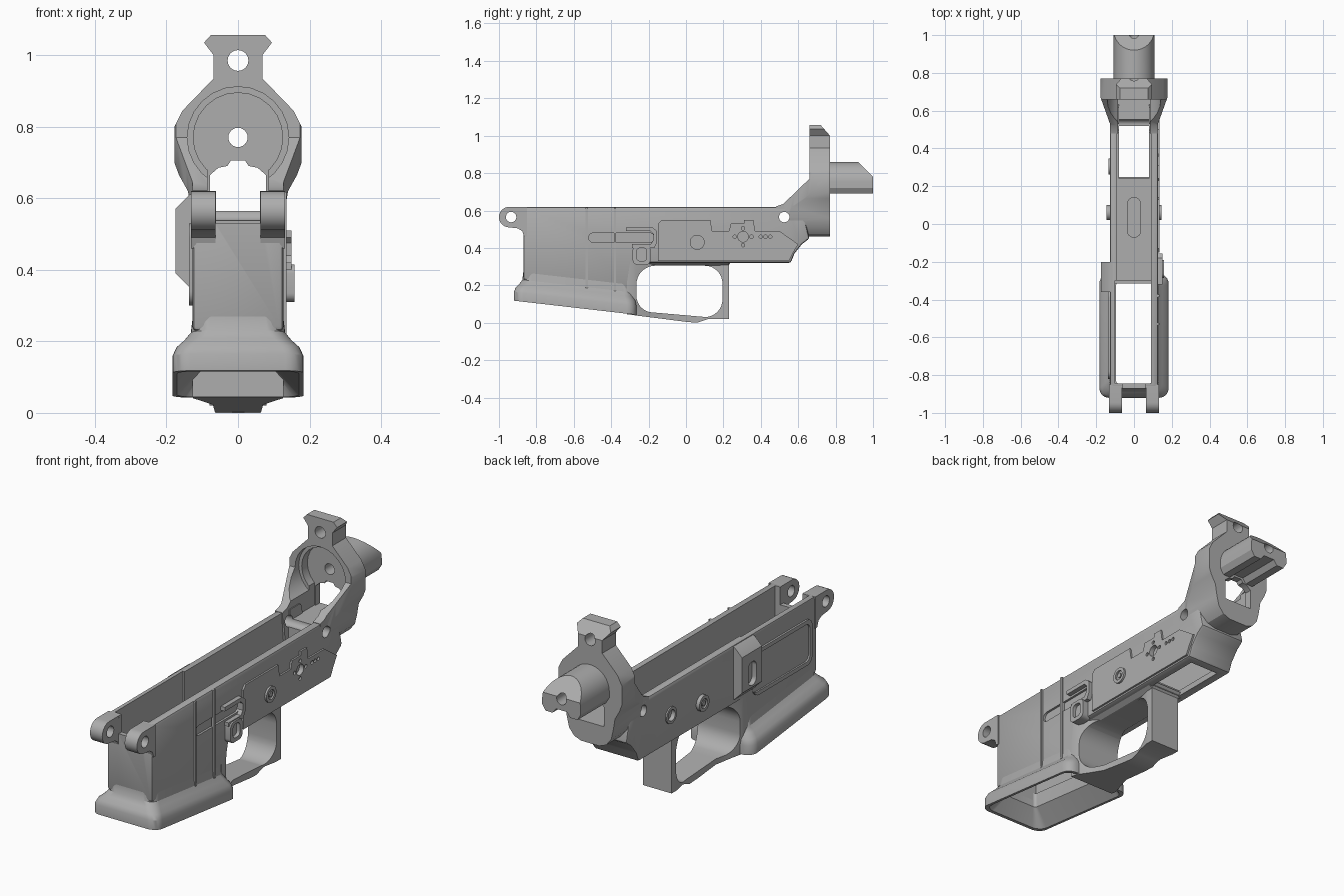
import bpy, bmesh, math
from mathutils import Vector

cube = bpy.data.objects.get("Cube")
if cube:
    bpy.data.objects.remove(cube, do_unlink=True)

grey = bpy.data.materials.new("matte grey")
grey.use_nodes = True
grey.diffuse_color = (0.42, 0.42, 0.42, 1)
grey.node_tree.nodes["Principled BSDF"].inputs["Base Color"].default_value = (0.42, 0.42, 0.42, 1)


def finish(name, bm):
    bmesh.ops.recalc_face_normals(bm, faces=bm.faces)
    mesh = bpy.data.meshes.new(name)
    bm.to_mesh(mesh)
    bm.free()
    mesh.materials.append(grey)
    ob = bpy.data.objects.new(name, mesh)
    bpy.context.collection.objects.link(ob)
    return ob


def prism(name, pts, axis, a, b):
    """Extrude a flat outline along one axis from a to b."""
    place = {"x": lambda p: (a, p[0], p[1]), "y": lambda p: (p[0], a, p[1]),
             "z": lambda p: (p[0], p[1], a)}[axis]
    bm = bmesh.new()
    face = bm.faces.new([bm.verts.new(place(p)) for p in pts])
    new = bmesh.ops.extrude_face_region(bm, geom=[face])["geom"]
    step = Vector([(b - a) * (axis == k) for k in "xyz"])
    bmesh.ops.translate(bm, vec=step, verts=[v for v in new if isinstance(v, bmesh.types.BMVert)])
    return finish(name, bm)


def box(name, x, y, z):
    return prism(name, [(x[0], y[0]), (x[1], y[0]), (x[1], y[1]), (x[0], y[1])], "z", *z)


def arc(cx, cy, r, start, end, n=12):
    angles = [math.radians(start + (end - start) * i / n) for i in range(n + 1)]
    return [(cx + r * math.cos(t), cy + r * math.sin(t)) for t in angles]


def disc(name, c, r, axis, a, b):
    return prism(name, arc(*c, r, 0, 345, 23), axis, a, b)


def rounded(u, v, r):
    """Rounded rectangle outline."""
    return (arc(u[1] - r, v[1] - r, r, 0, 90, 6) + arc(u[0] + r, v[1] - r, r, 90, 180, 6)
            + arc(u[0] + r, v[0] + r, r, 180, 270, 6) + arc(u[1] - r, v[0] + r, r, 270, 360, 6))


def mirror(pts):
    """Close a half outline across the centre line."""
    return pts + [(-u, v) for u, v in reversed(pts)]


def combine(ob, tools, op="DIFFERENCE"):
    for tool in tools:
        mod = ob.modifiers.new("cut", "BOOLEAN")
        mod.operation, mod.object, mod.solver = op, tool, "EXACT"
        bpy.context.view_layer.objects.active = ob
        bpy.ops.object.modifier_apply(modifier=mod.name)
        bpy.data.objects.remove(tool, do_unlink=True)


def side_disc(c, r, side, inner, outer, name="cutter"):
    return disc(name, c, r, "x", side * inner, side * outer)


# Main body: side profile, hollowed from above
body = prism("body_shell", [(-0.87, 0.62), (0.62, 0.62), (0.66, 0.45), (0.62, 0.42), (0.58, 0.37),
             (0.56, 0.32), (-0.29, 0.32), (-0.31, 0.17), (-0.87, 0.23)], "x", -0.127, 0.127)
bevel = body.modifiers.new("bevel", "BEVEL")
bevel.width, bevel.segments = 0.012, 2
bpy.context.view_layer.objects.active = body
bpy.ops.object.modifier_apply(modifier="bevel")
combine(body, [
    box("cutter", (-0.1, 0.09), (-0.845, -0.3), (0, 1)),
    box("cutter", (-0.09, 0.09), (-0.31, 0.53), (0.35, 1)),
    box("cutter", (-0.08, 0.08), (0.24, 0.52), (0.2, 1)),
    box("cutter", (-0.08, 0.08), (0.5, 0.9), (0.565, 1)),
    box("cutter", (-0.062, 0.062), (-0.9, -0.8), (0.53, 1)),
    prism("cutter", rounded((-0.035, 0.035), (-0.07, 0.14), 0.034), "z", 0.335, 0.4),
    disc("cutter", (0.525, 0.565), 0.028, "x", -0.3, 0.3),
])
# Shallow side recesses
combine(body, [side_disc((0.305, 0.46), 0.028, s, 0.112, 0.2) for s in (-1, 1)])
combine(body, [prism("cutter", rounded((-0.52, -0.17), (0.43, 0.48), 0.024), "x", 0.116, 0.2)])

# Front hinge lugs
for side, label in ((1, "left"), (-1, "right")):
    lug = prism("front_lug_" + label, arc(-0.945, 0.565, 0.055, 90, 270, 14)
                + [(-0.9, 0.505), (-0.875, 0.49), (-0.865, 0.46), (-0.85, 0.46), (-0.85, 0.62)],
                "x", side * 0.063, side * 0.132)
    combine(lug, [side_disc((-0.935, 0.565), 0.028, side, 0, 0.3)])

# Flared collar at the foot of the front block, lofted from sloping rings
rings = [(0.127, -0.87, -0.29, 0.275), (0.132, -0.875, -0.285, 0.235), (0.15, -0.89, -0.28, 0.212),
         (0.172, -0.91, -0.27, 0.19), (0.183, -0.92, -0.265, 0.165), (0.183, -0.92, -0.265, 0.118),
         (0.17, -0.9, -0.28, 0.118), (0.095, -0.845, -0.31, 0.2), (0.095, -0.845, -0.31, 0.275)]
bm = bmesh.new()
loops = []
for half, front, back, base in rings:
    outline = rounded((-half, half), (front, back), 0.05 if half > 0.1 else 0.015)
    loops.append([bm.verts.new((x, y, base - 0.115 * (y + 0.92))) for x, y in outline])
for i, low in enumerate(loops):
    high = loops[(i + 1) % len(loops)]
    for j in range(len(low)):
        k = (j + 1) % len(low)
        if (low[j].co - low[k].co).length > 1e-5:
            bm.faces.new((low[j], low[k], high[k], high[j]))
bmesh.ops.remove_doubles(bm, verts=bm.verts, dist=1e-5)
finish("flared_collar", bm)

# Finger guard with an oblong opening, tapered in plan
guard = prism("finger_guard", [(-0.315, 0.045), (0.0, 0.005), (0.06, 0.0), (0.12, 0.02), (0.23, 0.02),
              (0.23, 0.31), (0.25, 0.335), (-0.315, 0.335)], "x", -0.2, 0.2)
plan = mirror([(0.127, -0.32), (0.125, -0.28), (0.1, -0.22), (0.07, -0.14), (0.062, 0.1), (0.08, 0.19), (0.08, 0.26)])
combine(guard, [prism("plan", plan, "z", -0.1, 0.5)], "INTERSECT")
opening = (arc(0.1, 0.21, 0.095, 0, 90, 8) + arc(-0.165, 0.205, 0.1, 90, 180, 8)
           + arc(-0.175, 0.145, 0.09, 180, 260, 8) + arc(0.1, 0.125, 0.095, 275, 360, 8))
combine(guard, [prism("cutter", opening, "x", -0.3, 0.3)])
# Bulge that widens the guard roof into the body
for side, label in ((1, "left"), (-1, "right")):
    prism("guard_roof_" + label, [(side * 0.02, 0.305), (side * 0.075, 0.305), (side * 0.127, 0.34),
          (side * 0.02, 0.34)], "y", -0.25, 0.23)

# Rear tower: front outline trimmed by side and plan outlines
outline = mirror([(0.05, 0.46), (0.09, 0.475), (0.118, 0.51), (0.13, 0.56), (0.14, 0.62), (0.165, 0.665),
                  (0.178, 0.7), (0.178, 0.8), (0.155, 0.845), (0.068, 0.935), (0.068, 1.0),
                  (0.095, 1.035), (0.075, 1.057)])
tower = prism("rear_tower", outline, "y", 0.45, 0.8)
sides = prism("sides", [(0.48, 0.6), (0.48, 0.622), (0.52, 0.635), (0.66, 0.77), (0.66, 1.1), (0.72, 1.057),
              (0.77, 1.0), (0.77, 0.4), (0.5, 0.4)], "x", -0.4, 0.4)
plan = prism("plan", mirror([(0.127, 0.4), (0.127, 0.53), (0.145, 0.58), (0.17, 0.65), (0.18, 0.68), (0.18, 0.9)]),
             "z", 0, 2)
combine(tower, [sides, plan], "INTERSECT")
combine(tower, [
    disc("cutter", (0, 0.77), 0.125, "y", 0.4, 0.735),
    disc("cutter", (0, 0.77), 0.142, "y", 0.4, 0.69),
    box("cutter", (-0.085, 0.085), (0.4, 0.735), (0.565, 0.72)),
    prism("cutter", mirror([(0.078, 0.565), (0.078, 0.665), (0.055, 0.685), (0.03, 0.69), (0.02, 0.705)]),
          "y", 0.6, 0.9),
    box("cutter", (-0.08, 0.08), (0.4, 0.52), (0.3, 1)),
    disc("cutter", (0, 0.985), 0.029, "y", 0.5, 0.9),
    disc("cutter", (0, 0.77), 0.027, "y", 0.5, 0.79),
    disc("cutter", (0.525, 0.565), 0.028, "x", -0.3, 0.3),
])

# Rear stub: rounded top, grooved underside, slanted end
half = [(0.03, 0.715), (0.05, 0.69), (0.09, 0.69), (0.108, 0.72)]
stub = prism("rear_stub", half + arc(0, 0.752, 0.108, 0, 180, 20) + [(-x, z) for x, z in reversed(half)],
             "y", 0.755, 1.0)
combine(stub, [prism("cutter", [(0.91, 0.87), (1.01, 0.77), (1.1, 0.9)], "x", -0.3, 0.3),
               disc("cutter", (0, 0.77), 0.027, "y", 0.74, 1.1)])

# Left side: raised panel, front band and button guard
panel = prism("left_panel", [(-0.15, 0.33), (0.55, 0.33), (0.57, 0.37), (0.6, 0.42), (0.5, 0.49), (0.42, 0.49),
              (0.37, 0.49), (0.36, 0.55), (0.31, 0.55), (0.31, 0.53), (0.24, 0.53), (0.23, 0.49), (0.14, 0.49),
              (0.13, 0.55), (-0.13, 0.55), (-0.15, 0.53)], "x", 0.12, 0.136)
dots = [(0.305 + dy, 0.46 + dz) for dy, dz in ((0.045, 0), (-0.045, 0), (0, 0.045), (0, -0.045))]
dots += [(0.4 + 0.025 * i, 0.46) for i in range(3)]
combine(panel, [side_disc((0.305, 0.46), 0.028, 1, 0.1, 0.2)]
        + [side_disc(c, 0.009, 1, 0.126, 0.2) for c in dots])
for y in (-0.53, -0.38):
    box("left_rib", (0.12, 0.135), (y - 0.006, y + 0.006), (0.17, 0.617))
fence = prism("left_button_fence", rounded((-0.285, -0.19), (0.31, 0.415), 0.025), "x", 0.11, 0.158)
combine(fence, [prism("cutter", rounded((-0.265, -0.21), (0.33, 0.4), 0.02), "x", 0.14, 0.3)])
prism("left_slot_hood", [(-0.29, 0.4), (-0.17, 0.4), (-0.155, 0.43), (-0.155, 0.49), (-0.18, 0.51), (-0.32, 0.51),
      (-0.32, 0.49), (-0.19, 0.49), (-0.175, 0.475), (-0.175, 0.44), (-0.19, 0.42), (-0.29, 0.42)], "x", 0.12, 0.15)

# Round bosses on both sides
for side, label in ((1, "left"), (-1, "right")):
    boss = side_disc((0.06, 0.43), 0.04, side, 0.11, 0.146, "boss_" + label)
    combine(boss, [side_disc((0.06, 0.43), 0.024, side, 0.138, 0.2)])
    side_disc((0.06, 0.43), 0.013, side, 0.12, 0.144, "boss_pin_" + label)
ring = side_disc((0.305, 0.46), 0.042, -1, 0.11, 0.134, "right_ring")
combine(ring, [side_disc((0.305, 0.46), 0.028, -1, 0.1, 0.2)])

# Right side: chamfered catch housing and framed panel
housing = prism("right_catch_housing", [(-0.12, 0.615), (-0.135, 0.61), (-0.175, 0.57), (-0.175, 0.39),
                (-0.13, 0.345), (-0.12, 0.345)], "y", -0.36, -0.2)
combine(housing, [prism("cutter", rounded((-0.315, -0.25), (0.4, 0.52), 0.03), "x", -0.3, -0.15)])
frame = prism("right_panel_frame", rounded((-0.82, -0.35), (0.3, 0.53), 0.04), "x", -0.137, -0.12)
combine(frame, [prism("cutter", rounded((-0.8, -0.34), (0.32, 0.51), 0.03), "x", -0.3, -0.129)])

# Smooth the curved faces and keep hard edges
bpy.ops.object.select_all(action="DESELECT")
for ob in bpy.context.scene.objects:
    if ob.type == "MESH" and grey.name in ob.data.materials:
        ob.select_set(True)
        bpy.context.view_layer.objects.active = ob
bpy.ops.object.shade_smooth_by_angle(angle=math.radians(30))
